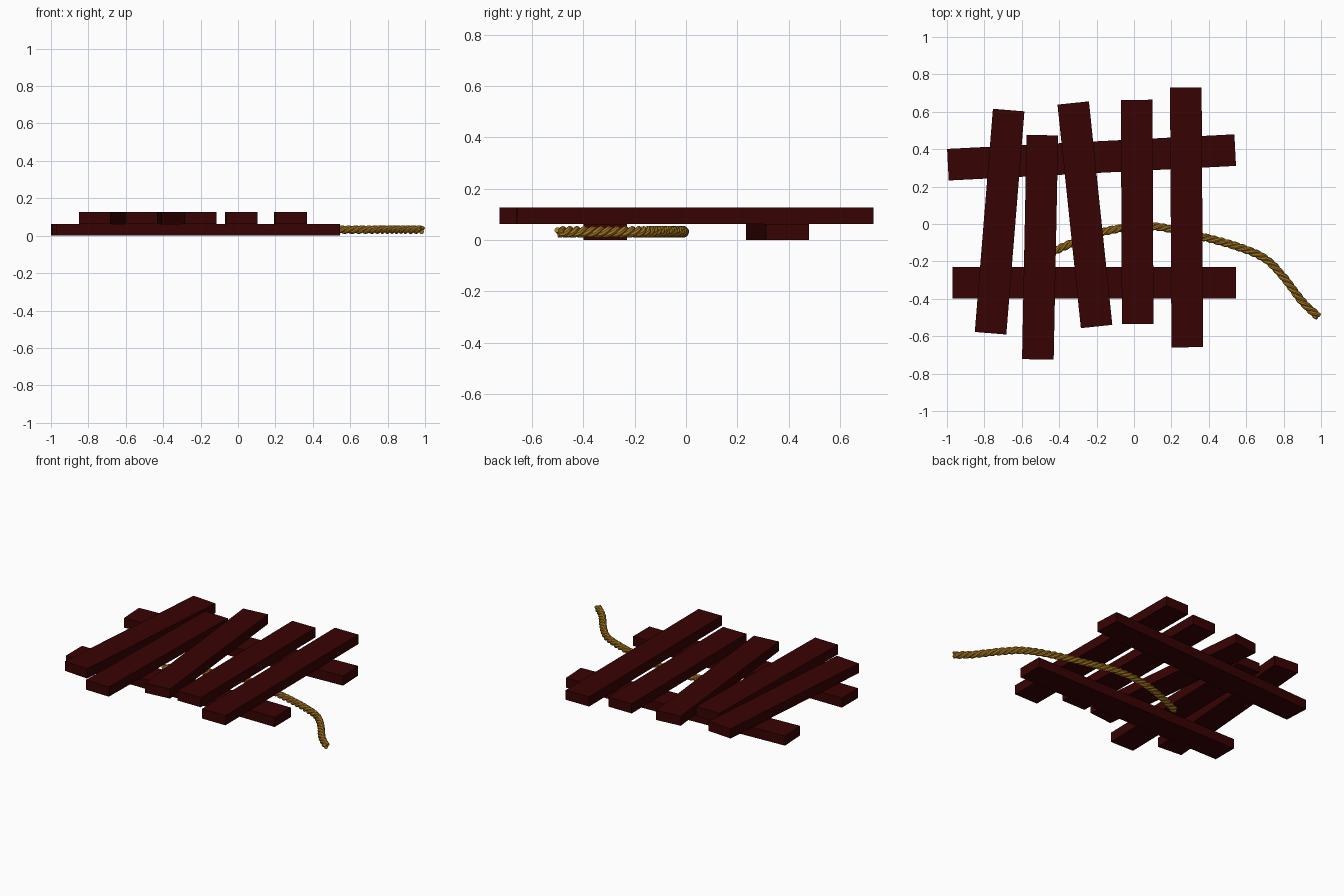
import bpy
import math
from mathutils import Vector

if "Cube" in bpy.data.objects:
    bpy.data.objects.remove(bpy.data.objects["Cube"], do_unlink=True)


def material(name, colour):
    mat = bpy.data.materials.new(name)
    mat.use_nodes = True
    mat.diffuse_color = (*colour, 1)
    mat.node_tree.nodes["Principled BSDF"].inputs["Base Color"].default_value = (*colour, 1)
    return mat


wood = material("dark red wood", (0.039, 0.0006, 0.0006))
hemp = material("golden rope", (0.42, 0.2, 0.016))

THICK = 0.063
WIDTH = 0.169


def plank(name, start, end, layer):
    """Flat board whose centre line runs from start to end."""
    a, b = Vector(start), Vector(end)
    mid, run = (a + b) / 2, b - a
    bpy.ops.mesh.primitive_cube_add(
        size=1, location=(mid.x, mid.y, THICK * (layer + 0.5)),
        rotation=(0, 0, math.atan2(run.y, run.x)))
    obj = bpy.context.object
    obj.name = name
    obj.scale = (run.length, WIDTH, THICK)
    bpy.ops.object.transform_apply(location=False, rotation=False, scale=True)
    obj.data.materials.append(wood)


# Two cross beams on the ground
plank("front_beam", (-0.97, -0.315), (0.545, -0.315), 0)
plank("back_beam", (-0.995, 0.317), (0.541, 0.395), 0)

# Five uneven boards laid across them
boards = [
    ((-0.767, -0.584), (-0.67, 0.609)),
    ((-0.514, -0.724), (-0.49, 0.475)),
    ((-0.2, -0.548), (-0.325, 0.647)),
    ((0.02, -0.535), (0.014, 0.664)),
    ((0.285, -0.659), (0.277, 0.73)),
]
for i, (start, end) in enumerate(boards):
    plank(f"top_board_{i + 1}", start, end, 1)

# Centre line of the rope, as a smooth path through a few points
knots = [Vector((x, y, 0.032)) for x, y in (
    (-0.44, -0.15), (-0.3, -0.09), (-0.12, -0.032), (0.1, -0.012), (0.35, -0.065),
    (0.55, -0.12), (0.7, -0.185), (0.8, -0.285), (0.9, -0.415), (0.985, -0.495))]


def smooth_path(pts, steps):
    pts = [2 * pts[0] - pts[1]] + pts + [2 * pts[-1] - pts[-2]]
    path = []
    for p, q, r, s in zip(pts, pts[1:], pts[2:], pts[3:]):
        for k in range(steps):
            t = k / steps
            path.append(0.5 * (2 * q + (r - p) * t + (2 * p - 5 * q + 4 * r - s) * t ** 2
                               + (3 * q - p - 3 * r + s) * t ** 3))
    return path + [pts[-2]]


# Three strands twisted round the centre line
path = smooth_path(knots, 24)
STRANDS, PITCH, OFFSET = 3, 0.12, 0.0115
curve = bpy.data.curves.new("rope", "CURVE")
curve.dimensions = "3D"
curve.bevel_depth = 0.0115
curve.bevel_resolution = 2
curve.use_fill_caps = True
for strand in range(STRANDS):
    spline = curve.splines.new("POLY")
    spline.points.add(len(path) - 1)
    travelled = 0
    for i, p in enumerate(path):
        ahead, behind = path[min(i + 1, len(path) - 1)], path[max(i - 1, 0)]
        side = (ahead - behind).cross(Vector((0, 0, 1))).normalized()
        if i:
            travelled += (p - behind).length
        angle = math.tau * (travelled / PITCH + strand / STRANDS)
        co = p + OFFSET * (side * math.cos(angle) + Vector((0, 0, math.sin(angle))))
        spline.points[i].co = (*co, 1)
curve.materials.append(hemp)
rope = bpy.data.objects.new("rope", curve)
bpy.context.collection.objects.link(rope)
bpy.ops.object.select_all(action="DESELECT")
rope.select_set(True)
bpy.context.view_layer.objects.active = rope
bpy.ops.object.convert(target="MESH")
bpy.ops.object.shade_smooth_by_angle()
